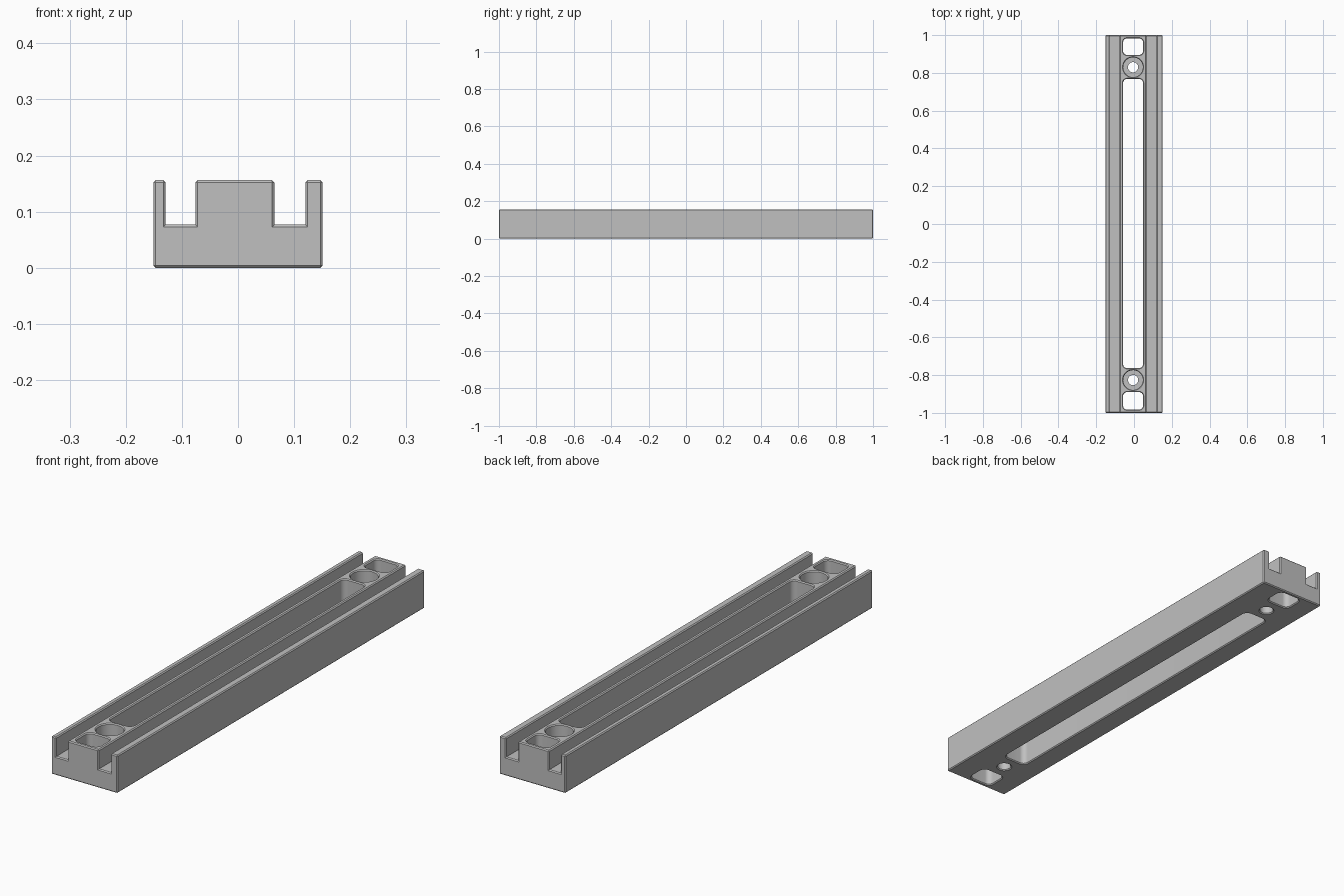
import bpy, bmesh
from math import sin, cos, pi

cube = bpy.data.objects.get("Cube")
if cube:
    bpy.data.objects.remove(cube, do_unlink=True)

HEIGHT = 0.156
C = 0.004            # chamfer size
SLOT_X = -0.005      # centre line of all openings

grey = bpy.data.materials.new("mid_grey")
grey.use_nodes = True
colour = (0.53, 0.53, 0.53, 1)
grey.diffuse_color = colour
grey.node_tree.nodes["Principled BSDF"].inputs["Base Color"].default_value = colour


def make_object(name, bm):
    bmesh.ops.recalc_face_normals(bm, faces=bm.faces)
    mesh = bpy.data.meshes.new(name)
    bm.to_mesh(mesh)
    bm.free()
    obj = bpy.data.objects.new(name, mesh)
    bpy.context.collection.objects.link(obj)
    mesh.materials.append(grey)
    return obj


def loft(bm, rings):
    """Closed solid through a stack of equal-sized point rings."""
    loops = [[bm.verts.new(p) for p in ring] for ring in rings]
    for a, b in zip(loops, loops[1:]):
        for i in range(len(a)):
            j = (i + 1) % len(a)
            bm.faces.new((a[i], a[j], b[j], b[i]))
    bm.faces.new(loops[0][::-1])
    bm.faces.new(loops[-1])


def rounded_ring(y, z, hx, hy, r, steps=8):
    """Rounded rectangle; a circle when hx = hy = r."""
    points = []
    for q, (sx, sy) in enumerate(((1, 1), (-1, 1), (-1, -1), (1, -1))):
        for k in range(steps + 1):
            if r >= hx and k == steps:
                continue
            a = (q + k / steps) * pi / 2
            points.append((SLOT_X + sx * (hx - r) + r * cos(a),
                           y + sy * (hy - r) + r * sin(a), z))
    return points


def slot(bm, y0, y1, half_width=0.053, radius=0.022):
    """Through opening, chamfered at the top and the bottom."""
    levels = ((-C, 2 * C), (C, 0), (HEIGHT - C, 0), (HEIGHT + C, 2 * C))
    loft(bm, [rounded_ring((y0 + y1) / 2, z, half_width + o,
                           (y1 - y0) / 2 + o, radius + o) for z, o in levels])


def screw_hole(bm, y, bore=0.052, hole=0.027, seat=0.078):
    """Counterbored screw hole with chamfered rims."""
    levels = ((-C, hole + 2 * C), (C, hole), (seat, hole), (seat, bore),
              (HEIGHT - C, bore), (HEIGHT + C, bore + 2 * C))
    loft(bm, [rounded_ring(y, z, r, r, r, 12) for z, r in levels])


# Rail body: extruded section with two open channels
floor = 0.077
section = [(-0.151, 0), (0.151, 0), (0.151, HEIGHT), (0.12, HEIGHT),
           (0.12, floor), (0.065, floor), (0.065, HEIGHT), (-0.076, HEIGHT),
           (-0.076, floor), (-0.129, floor), (-0.129, HEIGHT), (-0.151, HEIGHT)]
bm = bmesh.new()
loft(bm, [[(x, y, z) for x, z in section] for y in (-1, 1)])
bmesh.ops.recalc_face_normals(bm, faces=bm.faces)
outer = [e for e in bm.edges if e.is_convex]
bmesh.ops.bevel(bm, geom=outer, offset=C, segments=1, affect='EDGES')
rail = make_object("rail_body", bm)

# Openings: long slot, two screw holes and two end pockets
bm = bmesh.new()
slot(bm, -0.763, 0.768)
slot(bm, 0.895, 0.983)
slot(bm, -0.983, -0.89)
screw_hole(bm, 0.83)
screw_hole(bm, -0.826)
cutter = make_object("opening_cutter", bm)
cutter.hide_render = True

cut = rail.modifiers.new("openings", 'BOOLEAN')
cut.operation = 'DIFFERENCE'
cut.solver = 'EXACT'
cut.object = cutter
bpy.context.view_layer.update()
depsgraph = bpy.context.evaluated_depsgraph_get()
finished = bpy.data.meshes.new_from_object(rail.evaluated_get(depsgraph))
rail.modifiers.clear()
rail.data = finished
bpy.data.objects.remove(cutter, do_unlink=True)

# Smooth curved walls, crisp chamfers
bpy.ops.object.select_all(action='DESELECT')
rail.select_set(True)
bpy.context.view_layer.objects.active = rail
bpy.ops.object.shade_smooth_by_angle(angle=pi / 6)
